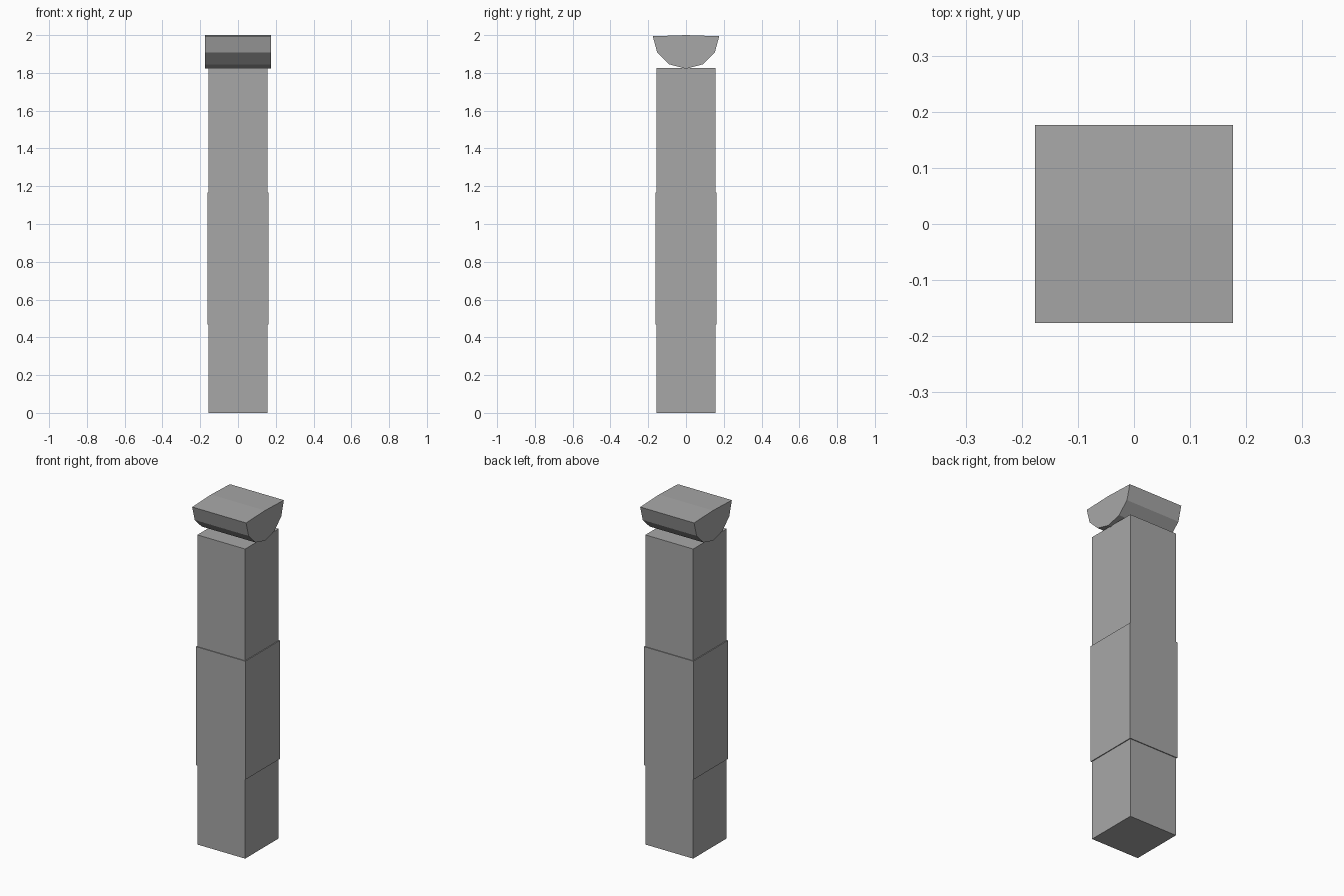
import bpy, bmesh, math

if "Cube" in bpy.data.objects:
    bpy.data.objects.remove(bpy.data.objects["Cube"])

grey = bpy.data.materials.new("dark_grey")
grey.diffuse_color = (0.39, 0.39, 0.39, 1)
grey.use_nodes = True
grey.node_tree.nodes["Principled BSDF"].inputs["Base Color"].default_value = grey.diffuse_color


def finish(name, bm):
    bmesh.ops.recalc_face_normals(bm, faces=bm.faces)
    mesh = bpy.data.meshes.new(name)
    bm.to_mesh(mesh)
    bm.free()
    mesh.materials.append(grey)
    obj = bpy.data.objects.new(name, mesh)
    bpy.context.collection.objects.link(obj)
    return obj


def square_block(name, half, z0, z1):
    bm = bmesh.new()
    bmesh.ops.create_cube(bm, size=1)
    for v in bm.verts:
        v.co = (v.co.x * 2 * half, v.co.y * 2 * half, z0 + (v.co.z + 0.5) * (z1 - z0))
    return finish(name, bm)


# Square post with a slightly wider middle sleeve
square_block("post", 0.156, 0.0, 1.827)
square_block("middle_sleeve", 0.161, 0.469, 1.168)

# Rounded cap: lower half of a 12-sided bar along x, with a barely ridged top
R, RIM = 0.176, 1.994
bm = bmesh.new()
points = [(R * math.cos(math.pi * i / 6), RIM - 0.172 * math.sin(math.pi * i / 6))
          for i in range(7)]
points.append((0, 2.0))
face = bm.faces.new([bm.verts.new((-R, y, z)) for y, z in points])
ext = bmesh.ops.extrude_face_region(bm, geom=[face], use_keep_orig=True)
moved = [g for g in ext["geom"] if isinstance(g, bmesh.types.BMVert)]
bmesh.ops.translate(bm, verts=moved, vec=(2 * R, 0, 0))
finish("rounded_cap", bm)
